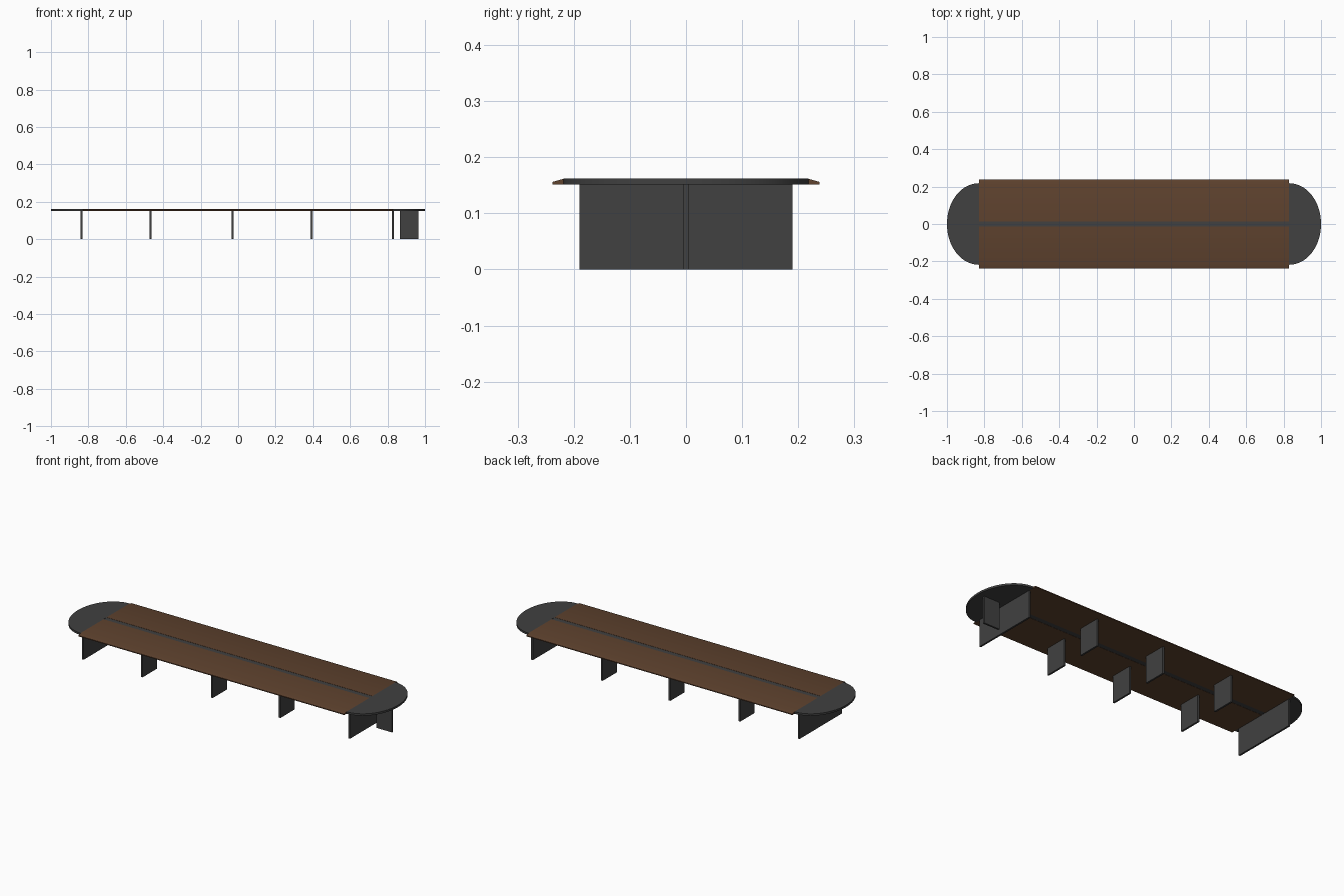
import bpy, bmesh, math

if "Cube" in bpy.data.objects:
    bpy.data.objects.remove(bpy.data.objects["Cube"])

def material(name, rgb):
    m = bpy.data.materials.new(name)
    m.diffuse_color = (*rgb, 1)
    m.use_nodes = True
    m.node_tree.nodes["Principled BSDF"].inputs["Base Color"].default_value = m.diffuse_color
    return m

GREY = material("charcoal grey", (0.052, 0.052, 0.052))
WOOD = material("brown wood", (0.112, 0.054, 0.027))

def prism(name, pts, vec, mat):
    """Extrude a closed 3D polygon along a vector."""
    bm = bmesh.new()
    face = bm.faces.new([bm.verts.new(p) for p in pts])
    ext = bmesh.ops.extrude_face_region(bm, geom=[face])
    verts = [v for v in ext["geom"] if isinstance(v, bmesh.types.BMVert)]
    bmesh.ops.translate(bm, verts=verts, vec=vec)
    bmesh.ops.recalc_face_normals(bm, faces=bm.faces)
    me = bpy.data.meshes.new(name)
    bm.to_mesh(me)
    bm.free()
    me.materials.append(mat)
    ob = bpy.data.objects.new(name, me)
    bpy.context.collection.objects.link(ob)
    return ob

def box(name, x0, x1, y0, y1, z0, z1, mat):
    return prism(name, [(x0, y0, z0), (x1, y0, z0), (x1, y1, z0), (x0, y1, z0)],
                 (0, 0, z1 - z0), mat)

def smooth(ob):
    bpy.ops.object.select_all(action='DESELECT')
    ob.select_set(True)
    bpy.context.view_layer.objects.active = ob
    bpy.ops.object.shade_smooth_by_angle(angle=math.radians(30))

Z0, Z1 = 0.151, 0.162   # underside and top of the table top
XE = 0.83               # where the rounded ends begin

# wooden top panels with a sloping outer edge
profile = [(0.014, Z0), (0.238, Z0), (0.238, 0.156), (0.217, Z1), (0.014, Z1)]
for side, s in (("back", 1), ("front", -1)):
    smooth(prism(f"wood_panel_{side}", [(-XE, s * y, z) for y, z in profile],
                 (2 * XE, 0, 0), WOOD))

# grey strip between the panels
box("centre_strip", -XE, XE, -0.014, 0.014, Z0 + 0.001, Z1 - 0.001, GREY)

# half-oval end tops
for side, s in (("right", 1), ("left", -1)):
    arc = [math.pi * (i / 32 - 0.5) for i in range(33)]
    smooth(prism(f"end_top_{side}",
                 [(s * (XE + 0.17 * math.cos(a)), 0.218 * math.sin(a), Z0) for a in arc],
                 (0, 0, Z1 - Z0), GREY))

# full-width end supports
for side, x in (("right", 0.828), ("left", -0.836)):
    box(f"end_support_{side}", x - 0.005, x + 0.005, -0.19, 0.19, 0, Z0, GREY)

# short panel under the right end
box("end_fin", 0.867, 0.965, -0.005, 0.005, 0, Z0, GREY)

# paired middle legs
for i, x in enumerate((-0.467, -0.03, 0.392)):
    for side, s in (("back", 1), ("front", -1)):
        y0, y1 = sorted((s * 0.063, s * 0.19))
        box(f"leg_{side}_{i + 1}", x - 0.005, x + 0.005, y0, y1, 0, Z0, GREY)
